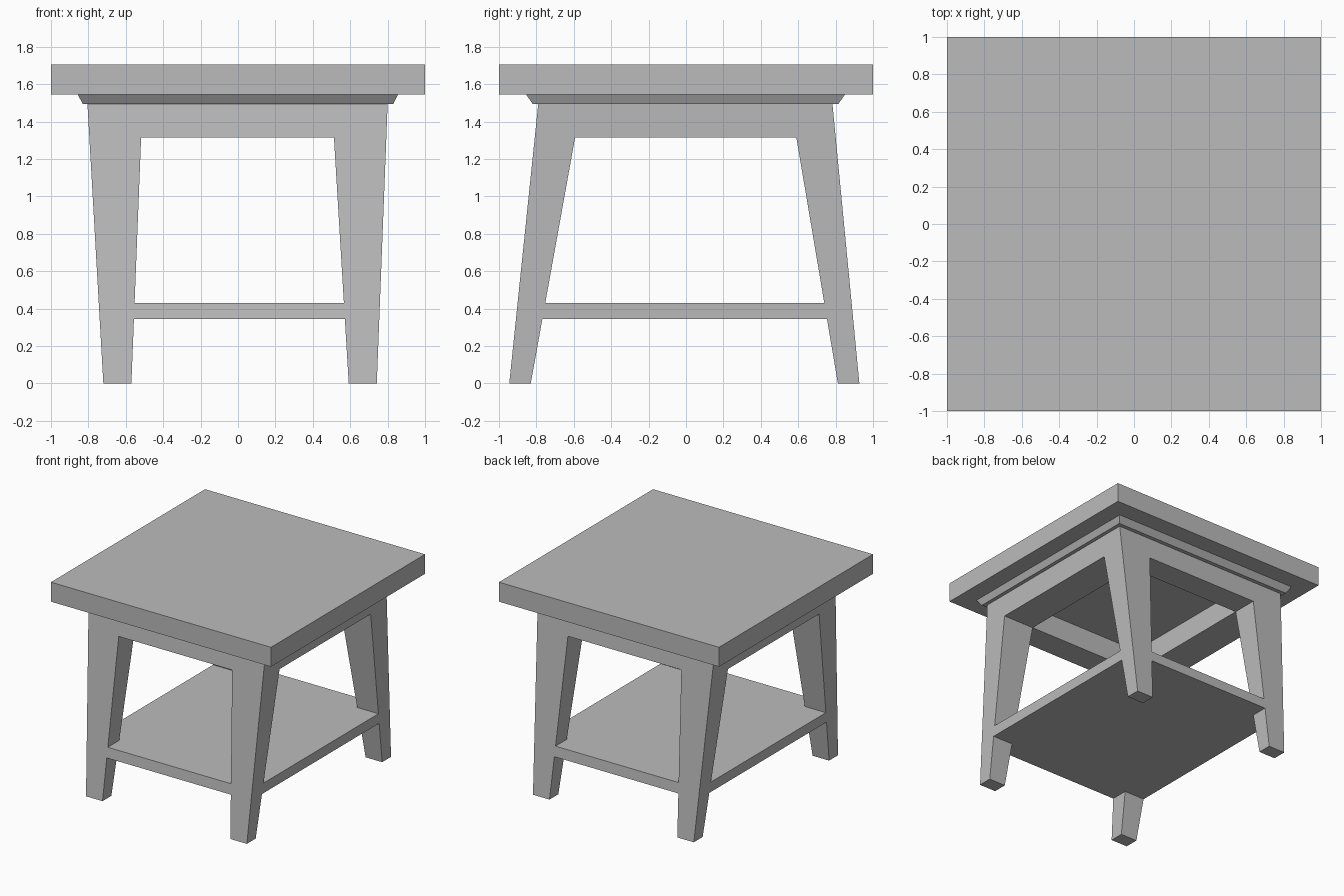
import bpy
import bmesh

if "Cube" in bpy.data.objects:
    bpy.data.objects.remove(bpy.data.objects["Cube"])

grey = bpy.data.materials.new("plain grey")
grey.diffuse_color = (0.5, 0.5, 0.5, 1)
grey.use_nodes = True
grey.node_tree.nodes["Principled BSDF"].inputs["Base Color"].default_value = grey.diffuse_color


def finish(name, bm):
    bmesh.ops.remove_doubles(bm, verts=bm.verts, dist=1e-5)
    bmesh.ops.recalc_face_normals(bm, faces=bm.faces)
    mesh = bpy.data.meshes.new(name)
    bm.to_mesh(mesh)
    bm.free()
    mesh.materials.append(grey)
    obj = bpy.data.objects.new(name, mesh)
    bpy.context.collection.objects.link(obj)
    return obj


def slab(name, z0, rect0, z1, rect1):
    """Block whose bottom and top rectangles (x0, x1, y0, y1) may differ."""
    bm = bmesh.new()
    rings = []
    for z, (x0, x1, y0, y1) in ((z0, rect0), (z1, rect1)):
        rings.append([bm.verts.new((x, y, z)) for x, y in
                      ((x0, y0), (x1, y0), (x1, y1), (x0, y1))])
    low, high = rings
    bm.faces.new(low)
    bm.faces.new(high)
    for i in range(4):
        j = (i + 1) % 4
        bm.faces.new((low[i], low[j], high[j], high[i]))
    return finish(name, bm)


# Table top and the bevelled moulding under it
slab("table_top", 1.545, (-1, 1, -1, 1), 1.705, (-1, 1, -1, 1))
slab("under_moulding", 1.495, (-0.83, 0.83, -0.82, 0.815),
     1.545, (-0.857, 0.855, -0.855, 0.85))

# Base frame: splayed legs, flush shelf and apron joined as one solid.
# Each level is a 3 x 3 grid; the layers between levels fill some cells.
levels = [0, 0.345, 0.43, 1.315, 1.495]
foot_x, head_x = (-0.72, -0.57, 0.592, 0.742), (-0.805, -0.518, 0.513, 0.80)
foot_y, head_y = (-0.945, -0.83, 0.812, 0.927), (-0.79, -0.593, 0.59, 0.783)
layers = ["legs", "shelf", "legs", "apron"]


def lines(foot, head, z):
    """Outer lines taper to the moulding, inner lines stop at the apron."""
    tops = (1.495, 1.315, 1.315, 1.495)
    return [f + (h - f) * min(z / t, 1) for f, h, t in zip(foot, head, tops)]


def filled(i, j, k):
    if not (0 <= i < 3 and 0 <= j < 3 and 0 <= k < len(layers)):
        return False
    if layers[k] == "shelf":
        return True
    if layers[k] == "apron":
        return (i, j) != (1, 1)
    return i != 1 and j != 1


bm = bmesh.new()
grid = {}
for k, z in enumerate(levels):
    for i, x in enumerate(lines(foot_x, head_x, z)):
        for j, y in enumerate(lines(foot_y, head_y, z)):
            grid[i, j, k] = bm.verts.new((x, y, z))

for k in range(len(layers)):
    for i in range(3):
        for j in range(3):
            if not filled(i, j, k):
                continue
            for axis in range(3):
                for side in (0, 1):
                    near = [i, j, k]
                    near[axis] += 2 * side - 1
                    # Skip faces shared by filled cells or hidden by the moulding
                    if filled(*near) or near[2] == len(layers):
                        continue
                    corners = []
                    for a, b in ((0, 0), (1, 0), (1, 1), (0, 1)):
                        c = [i, j, k]
                        c[axis] += side
                        c[(axis + 1) % 3] += a
                        c[(axis + 2) % 3] += b
                        corners.append(grid[tuple(c)])
                    bm.faces.new(corners)
bmesh.ops.delete(bm, geom=[v for v in bm.verts if not v.link_faces],
                 context='VERTS')
finish("legs_shelf_and_apron", bm)
